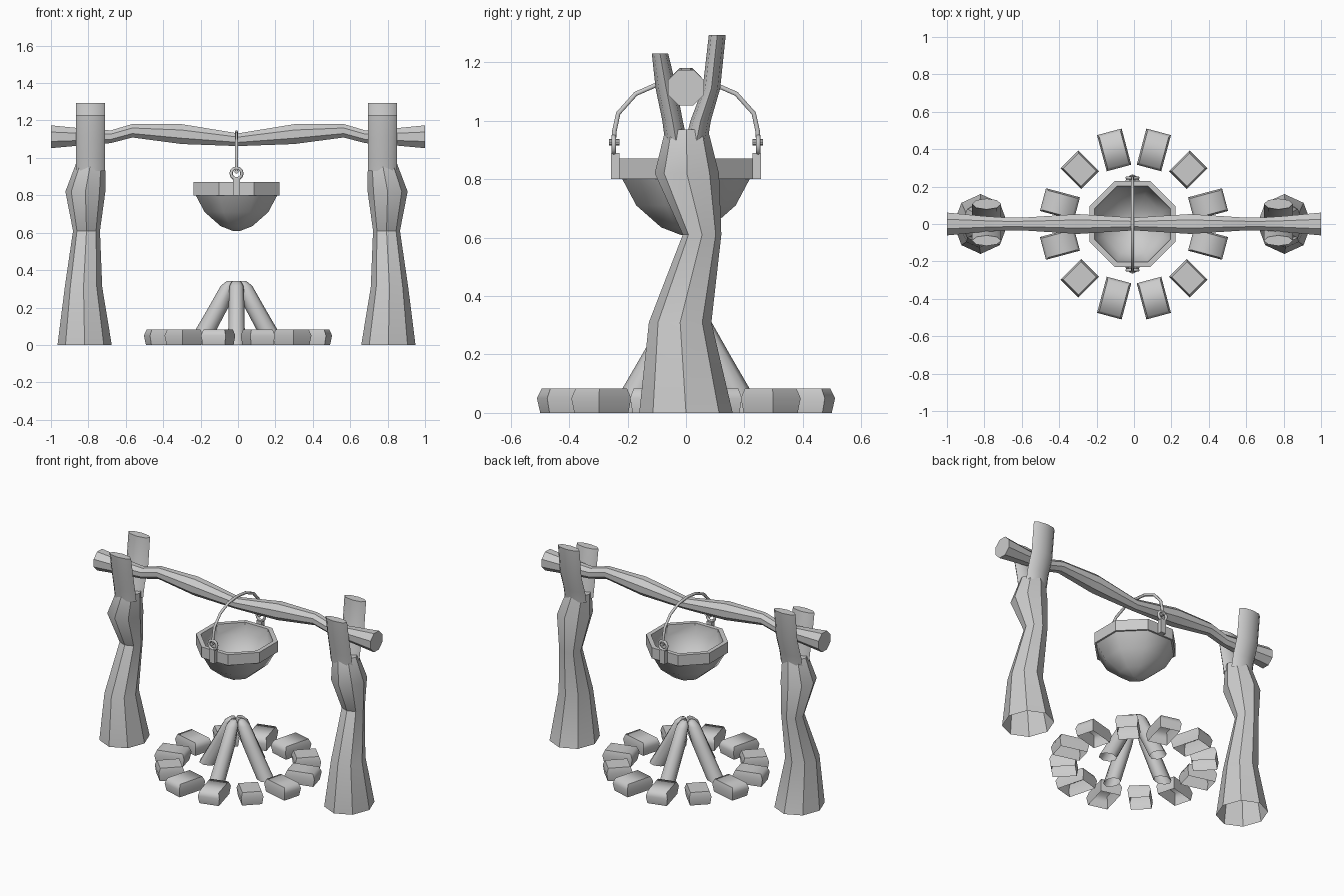
import bpy, bmesh
from math import sin, cos, pi, radians
from mathutils import Vector, Matrix

if "Cube" in bpy.data.objects:
    bpy.data.objects.remove(bpy.data.objects["Cube"])

CX = -0.008  # pot, fire and posts share this centre line


def finish(name, bm, angle=40):
    bmesh.ops.recalc_face_normals(bm, faces=bm.faces)
    me = bpy.data.meshes.new(name)
    bm.to_mesh(me)
    bm.free()
    for p in me.polygons:
        p.use_smooth = True
    me.set_sharp_from_angle(angle=radians(angle))
    ob = bpy.data.objects.new(name, me)
    bpy.context.collection.objects.link(ob)
    return ob


def ring(c, ra, rb, a=(1, 0, 0), b=(0, 1, 0), n=8, flat=False):
    """Polygon ring; flat=True puts flats (not corners) at the given radii."""
    off, k = (pi / n, 1 / cos(pi / n)) if flat else (0, 1)
    a, b, c = Vector(a), Vector(b), Vector(c)
    return [c + a * ra * k * cos(off + 2 * pi * i / n) + b * rb * k * sin(off + 2 * pi * i / n)
            for i in range(n)]


def loft(bm, rings, start=False, end=False):
    vs = [[bm.verts.new(p) for p in r] for r in rings]
    for r0, r1 in zip(vs, vs[1:]):
        for i in range(len(r0)):
            j = (i + 1) % len(r0)
            bm.faces.new((r0[i], r0[j], r1[j], r1[i]))
    if start:
        bm.faces.new(vs[0])
    if end:
        bm.faces.new(vs[-1])


# Forked posts: (z, x, rx, y, ry)
trunk = [(0, .812, .145, 0, .16), (.31, .818, .100, -.02, .107), (.61, .802, .072, .055, .066),
         (.82, .808, .107, .003, .110), (.97, .780, .078, .002, .073)]
front_prong = [(.93, .780, .078, -.034, .038), (1.0, .780, .078, -.046, .035),
               (1.11, .780, .078, -.068, .036), (1.23, .780, .078, -.089, .028)]
back_prong = [(.93, .780, .078, .036, .038), (1.0, .780, .078, .050, .035),
              (1.11, .780, .078, .087, .030), (1.293, .780, .078, .107, .029)]
for side, s in (("left", -1), ("right", 1)):
    bm = bmesh.new()
    for part in (trunk, front_prong, back_prong):
        loft(bm, [ring((CX + s * x, y, z), rx, ry) for z, x, rx, y, ry in part], end=True)
    finish(side + "_forked_post", bm)

# Crossbar: (x, z, radius), symmetric
half = [(1, 1.113, .061), (.8, 1.112, .042), (.68, 1.113, .034), (.565, 1.145, .036),
        (.3, 1.127, .053)]
bar = [(-x, z, r) for x, z, r in half] + [(0, 1.097, .034)] + half[::-1]
bm = bmesh.new()
loft(bm, [ring((x, 0, z), r, r, (0, 1, 0), (0, 0, 1), flat=True) for x, z, r in bar],
     start=True, end=True)
finish("crossbar", bm)

# Octagonal pot with collar and hollow inside
profile = [(.015, .608), (.085, .635), (.17, .71), (.218, .80), (.229, .80), (.229, .87),
           (.202, .87), (.198, .80), (.155, .715), (.08, .65), (.015, .628)]
bm = bmesh.new()
loft(bm, [ring((CX, 0, z), r, r, flat=True) for r, z in profile], start=True, end=True)
finish("pot", bm)

# Handle lugs: plate, ring and pin on each side
for side, s in (("front", -1), ("back", 1)):
    bm = bmesh.new()
    bmesh.ops.create_cube(bm, size=1, matrix=Matrix.Translation((CX, s * .242, .845))
                          @ Matrix.Diagonal((.036, .03, .09, 1)))
    bmesh.ops.create_cone(bm, cap_ends=True, segments=8, radius1=.011, radius2=.011, depth=.036,
                          matrix=Matrix.Translation((CX, s * .245, .927))
                          @ Matrix.Rotation(pi / 2, 4, 'X'))
    finish(side + "_lug", bm)
    bpy.ops.mesh.primitive_torus_add(location=(CX, s * .247, .917), rotation=(pi / 2, 0, 0),
                                     major_radius=.029, minor_radius=.009,
                                     major_segments=12, minor_segments=6)
    bpy.context.object.name = side + "_lug_ring"
    bpy.ops.object.shade_smooth()

# Arched handle over the bar
arc = [(.247, .935), (.245, .965), (.232, 1.025), (.172, 1.092), (.09, 1.128)]
path = [(-y, z) for y, z in arc] + [(0, 1.138)] + arc[::-1]
cu = bpy.data.curves.new("pot_handle", 'CURVE')
cu.dimensions = '3D'
cu.bevel_depth = .009
cu.bevel_resolution = 1
cu.use_fill_caps = True
sp = cu.splines.new('POLY')
sp.points.add(len(path) - 1)
for p, (y, z) in zip(sp.points, path):
    p.co = (CX, y, z, 1)
bpy.context.collection.objects.link(bpy.data.objects.new("pot_handle", cu))

# Four leaning logs, open at the ground: (z, distance, radial, tangential)
log = [(0, .208, .058, .045), (.2, .097, .053, .043), (.315, .047, .038, .038),
       (.342, .034, .018, .022)]
for i in range(4):
    a = i * pi / 2
    u, v = Vector((cos(a), sin(a), 0)), Vector((-sin(a), cos(a), 0))
    bm = bmesh.new()
    loft(bm, [ring(Vector((CX, 0, z)) + u * d, rr, rt, u, v) for z, d, rr, rt in log], end=True)
    finish(f"log_{i + 1}", bm, 60)

# Stone circle: radial and tangential half sizes repeat in threes
sizes = {15: (.094, .063), 45: (.078, .067), 75: (.100, .068)}
for i in range(12):
    deg = 15 + i * 30
    q = deg % 180
    hr, ht = sizes[min(q, 180 - q)]
    a = radians(deg)
    u, v = Vector((cos(a), sin(a), 0)), Vector((-sin(a), cos(a), 0))
    bm = bmesh.new()
    loft(bm, [ring(Vector((0, 0, z)) + u * .41, hr * k * cos(pi / 4) * 2 ** .5,
                   ht * k, u, v, 4, True)
              for z, k in ((0, .9), (.05, 1), (.083, .86))], end=True)
    finish(f"fire_stone_{i + 1}", bm, 70)
